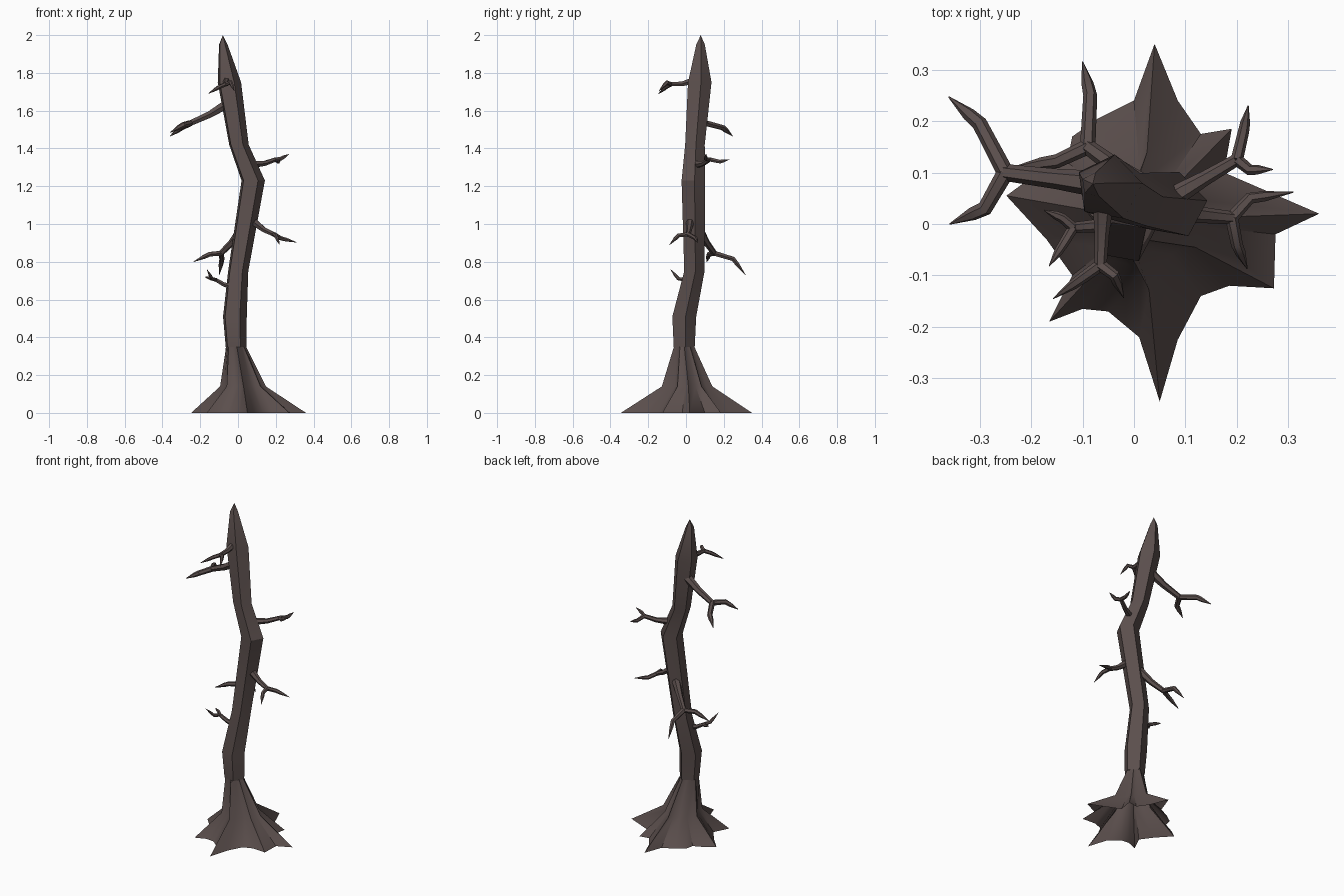
import bpy, bmesh, math
from mathutils import Vector

if "Cube" in bpy.data.objects:
    bpy.data.objects.remove(bpy.data.objects["Cube"])

bark = bpy.data.materials.new("bark")
bark.diffuse_color = (0.105, 0.078, 0.074, 1)
bark.use_nodes = True
bark.node_tree.nodes["Principled BSDF"].inputs["Base Color"].default_value = bark.diffuse_color


def finish(obj, angle):
    obj.data.materials.append(bark)
    bpy.ops.object.select_all(action='DESELECT')
    obj.select_set(True)
    bpy.context.view_layer.objects.active = obj
    if obj.type == 'CURVE':
        bpy.ops.object.convert(target='MESH')
    bpy.ops.object.shade_smooth_by_angle(angle=math.radians(angle))


def loft(name, rings, tip=None, angle=30):
    bm = bmesh.new()
    rows = [[bm.verts.new(p) for p in ring] for ring in rings]
    n = len(rows[0])
    for a, b in zip(rows, rows[1:]):
        for i in range(n):
            j = (i + 1) % n
            bm.faces.new((a[i], a[j], b[j], b[i]))
    if tip:
        t = bm.verts.new(tip)
        for i in range(n):
            bm.faces.new((rows[-1][i], rows[-1][(i + 1) % n], t))
    mesh = bpy.data.meshes.new(name)
    bm.to_mesh(mesh)
    bm.free()
    obj = bpy.data.objects.new(name, mesh)
    bpy.context.collection.objects.link(obj)
    finish(obj, angle)


# Crooked five-sided trunk: x, y, z, radius of each ring
START = math.radians(8)
SECTIONS = [(-.013, -.012, .35, .059), (-.02, -.012, .51, .067), (-.002, .042, .75, .057),
            (.077, .036, 1.23, .066), (.002, .045, 1.42, .055), (-.049, .07, 1.75, .066),
            (-.079, .076, 1.95, .024)]


def pentagon(x, y, z, r):
    return [(x + r * math.cos(START + k * math.tau / 5),
             y + r * math.sin(START + k * math.tau / 5), z) for k in range(5)]


loft("trunk", [pentagon(*s) for s in SECTIONS], (-.08, .078, 2.0), 25)

# Root flare: star outline on the ground, pulled in to meet the trunk
STAR = [(.36, .02), (.175, .1), (.19, .185), (.13, .175), (.085, .24), (.04, .35), (0, .24),
        (-.07, .205), (-.12, .17), (-.13, .12), (-.2, .09), (-.248, .055), (-.17, -.03),
        (-.12, -.1), (-.165, -.19), (-.1, -.165), (-.05, -.17), (.01, -.22), (.05, -.345),
        (.085, -.225), (.13, -.14), (.185, -.12), (.272, -.125), (.275, -.02)]
cx, cy, cz, cr = SECTIONS[0]
ground, middle, collar = [], [], []
for x, y in STAR:
    a = math.atan2(y, x)
    r = math.hypot(x, y)
    ground.append((x, y, 0.0))
    m = .035 + .285 * r
    middle.append((m * math.cos(a) + .01, m * math.sin(a) + .005, .14))
    local = (a - START) % (math.tau / 5) - math.pi / 5
    p = cr * math.cos(math.pi / 5) / math.cos(local)
    collar.append((cx + p * math.cos(a), cy + p * math.sin(a), cz))
loft("root_flare", [ground, middle, collar], None, 40)


# Forked branches: root, node, then (bend, tip) for each twig, and thickness
def branch(name, root, node, twigs, thick):
    curve = bpy.data.curves.new(name, 'CURVE')
    curve.dimensions = '3D'
    curve.bevel_depth = 1.0
    curve.bevel_resolution = 1
    curve.use_fill_caps = True
    root, node = Vector(root), Vector(node)
    sag = root.lerp(node, .5) - Vector((0, 0, .008))
    paths = [[(root, 1.25), (sag, .9), (node, .75)]]
    for bend, tip in twigs:
        bend, tip = Vector(bend), Vector(tip)
        paths.append([(node, .75), (bend, .68), (bend.lerp(tip, .35), .6), (tip, .06)])
    for path in paths:
        s = curve.splines.new('POLY')
        s.points.add(len(path) - 1)
        for pt, (co, r) in zip(s.points, path):
            pt.co = (*co, 1)
            pt.radius = r * thick
    obj = bpy.data.objects.new(name, curve)
    bpy.context.collection.objects.link(obj)
    finish(obj, 40)


branch("upper_left_branch", (-.05, .075, 1.64), (-.25, .1, 1.535),
       [((-.3, .195, 1.51), (-.36, .247, 1.465)), ((-.29, .03, 1.525), (-.358, 0, 1.485))], .022)
branch("lower_back_branch", (.02, .07, .97), (-.09, .15, .845),
       [((-.085, .25, .815), (-.1, .315, .73)), ((-.15, .122, .84), (-.235, .11, .8))], .02)
branch("middle_right_branch", (.085, .022, 1.01), (.19, .012, .945),
       [((.225, .05, .925), (.31, .062, .903)), ((.2, -.04, .94), (.22, -.087, .89))], .017)
branch("upper_right_branch", (.08, .055, 1.315), (.2, .125, 1.342),
       [((.213, .18, 1.33), (.222, .23, 1.342)), ((.225, .105, 1.345), (.27, .106, 1.37))], .016)
branch("lower_left_branch", (-.03, 0, .67), (-.118, -.007, .705),
       [((-.14, .012, .71), (-.175, .027, .72)), ((-.138, -.04, .71), (-.165, -.082, .76))], .014)
branch("top_front_branch", (-.06, .04, 1.76), (-.065, -.08, 1.74),
       [((-.1, -.105, 1.725), (-.157, -.145, 1.69)), ((-.038, -.1, 1.75), (-.02, -.143, 1.705))], .016)
